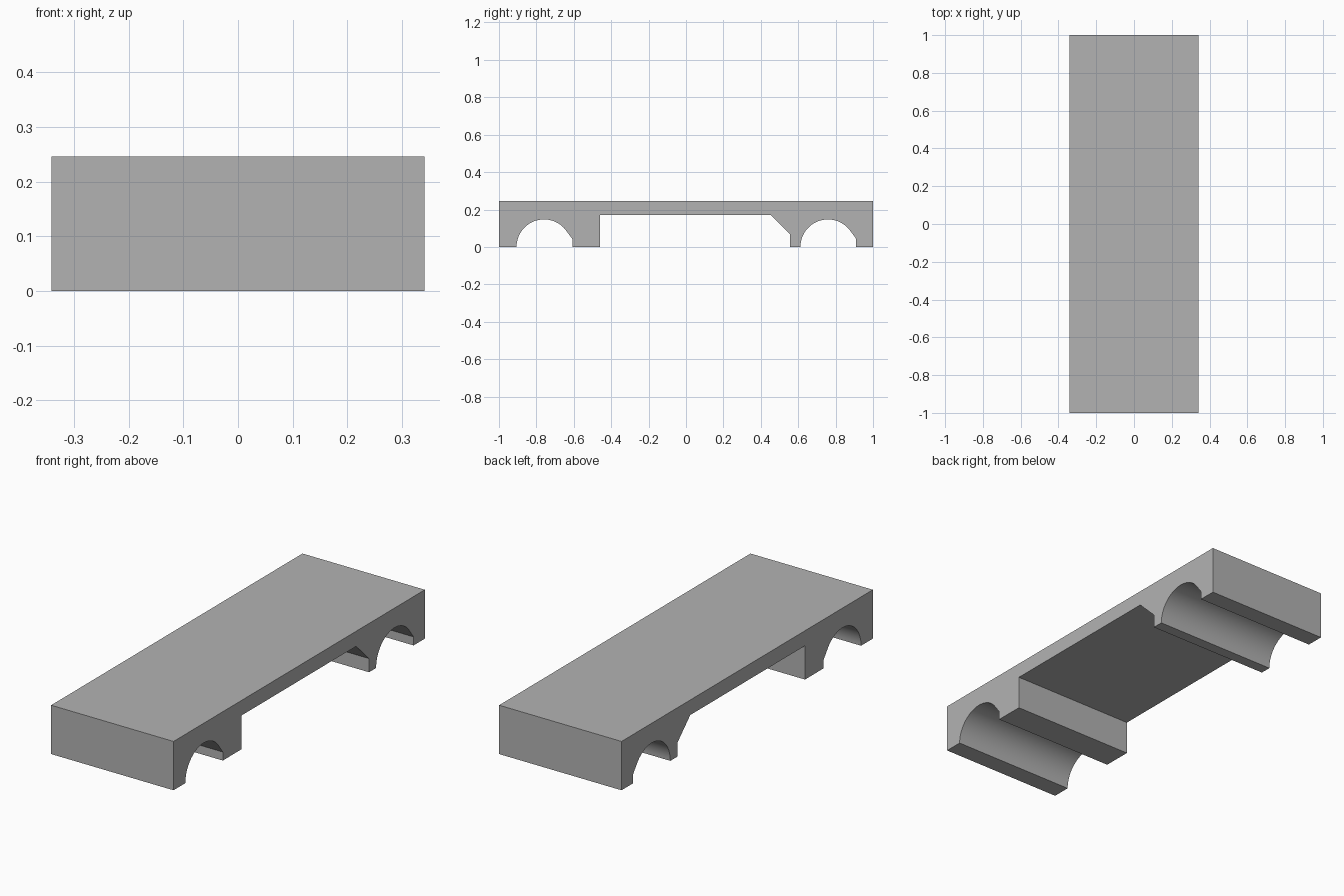
import bpy
import bmesh
import math

cube = bpy.data.objects.get("Cube")
if cube:
    bpy.data.objects.remove(cube, do_unlink=True)

HALF_WIDTH, HEIGHT, RADIUS = 0.341, 0.246, 0.147
STEPS = 28

# Plain grey material
grey = bpy.data.materials.new("plain grey")
grey.use_nodes = True
colour = (0.45, 0.45, 0.45, 1)
grey.diffuse_color = colour
grey.node_tree.nodes["Principled BSDF"].inputs["Base Color"].default_value = colour


def arch(centre):
    """Round groove with a chamfered lip on its back edge, from front to back."""
    end = math.acos(0.122 / RADIUS)
    points = []
    for i in range(STEPS + 1):
        a = math.pi + (end - math.pi) * i / STEPS
        points.append((centre + RADIUS * math.cos(a), RADIUS * math.sin(a)))
    return points + [(centre + 0.151, 0.043), (centre + 0.151, 0)]


# Side profile: deck, grooved feet and the raised middle with one sloped end
profile = [(-1, HEIGHT), (-1, 0)]
profile += arch(-0.759)
profile += [(-0.46, 0), (-0.46, 0.17), (0.453, 0.17), (0.556, 0.069), (0.556, 0)]
profile += arch(0.759)
profile += [(1, 0), (1, HEIGHT)]

# Extrude the profile across the width
bm = bmesh.new()
side = bm.faces.new([bm.verts.new((-HALF_WIDTH, y, z)) for y, z in profile])
new = bmesh.ops.extrude_face_region(bm, geom=[side])["geom"]
bmesh.ops.translate(bm, vec=(2 * HALF_WIDTH, 0, 0),
                    verts=[v for v in new if isinstance(v, bmesh.types.BMVert)])
bmesh.ops.recalc_face_normals(bm, faces=bm.faces)
mesh = bpy.data.meshes.new("grooved_base")
bm.to_mesh(mesh)
bm.free()

base = bpy.data.objects.new("grooved_base", mesh)
bpy.context.collection.objects.link(base)
mesh.materials.append(grey)

# Smooth the grooves only
bpy.ops.object.select_all(action="DESELECT")
base.select_set(True)
bpy.context.view_layer.objects.active = base
bpy.ops.object.shade_smooth_by_angle(angle=math.radians(20))
